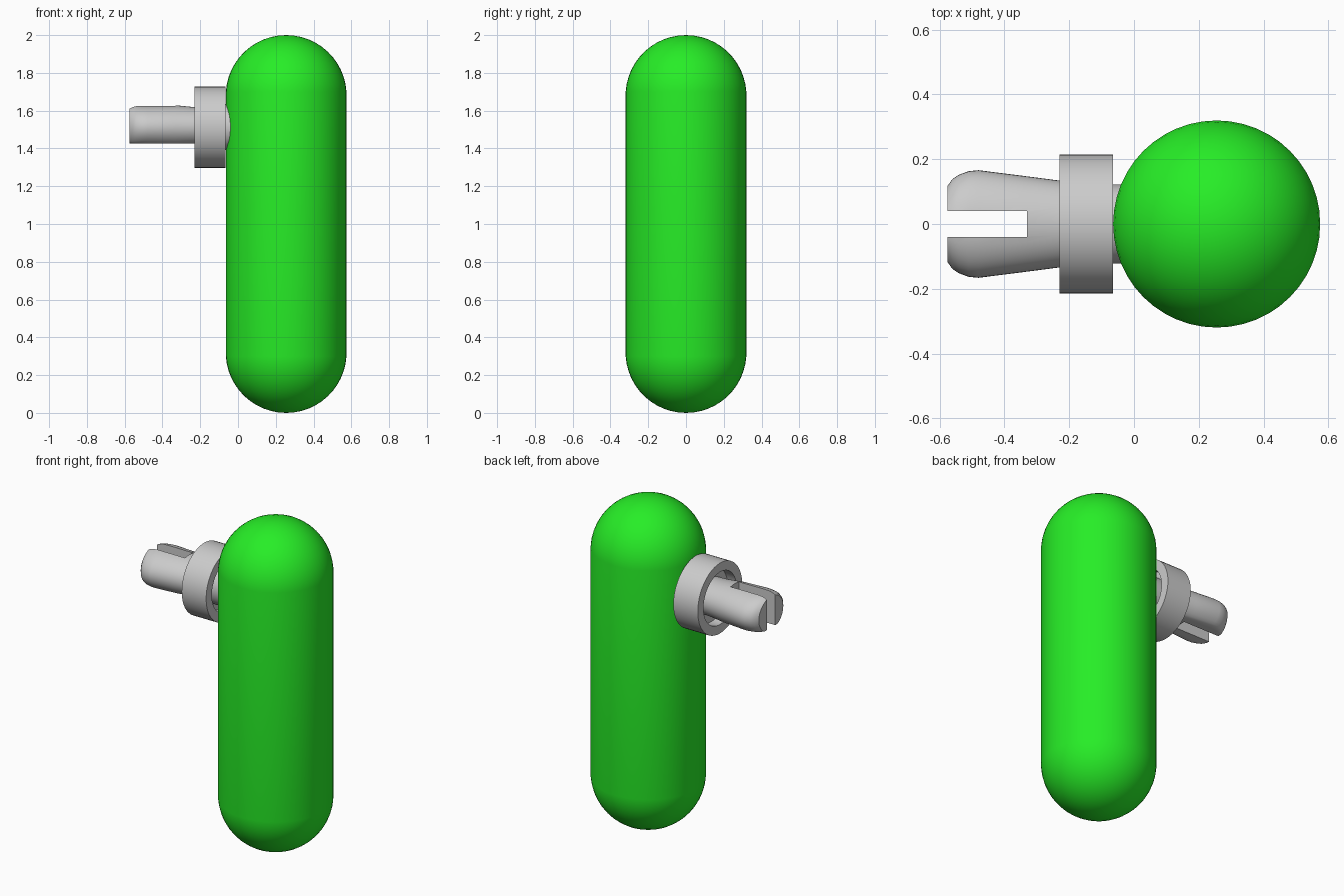
import bpy, bmesh
from math import sin, cos, pi, radians
from mathutils import Matrix

if "Cube" in bpy.data.objects:
    bpy.data.objects.remove(bpy.data.objects["Cube"])

PIN_Z = 1.5125   # height of the pin axis
CAP_X = 0.255    # capsule axis
R = 0.32         # capsule radius


def loft(name, rings, wrap=False):
    """Skin a list of equal-length point rings; cap the ends unless wrapped."""
    bm = bmesh.new()
    rows = [[bm.verts.new(p) for p in ring] for ring in rings]
    n = len(rows[0])
    pairs = list(zip(rows, rows[1:]))
    if wrap:
        pairs.append((rows[-1], rows[0]))
    for a, b in pairs:
        for i in range(n):
            j = (i + 1) % n
            bm.faces.new((a[i], a[j], b[j], b[i]))
    if not wrap:
        bm.faces.new(rows[0])
        bm.faces.new(rows[-1])
    bmesh.ops.recalc_face_normals(bm, faces=bm.faces)
    return finish(name, bm)


def finish(name, bm, angle=35):
    mesh = bpy.data.meshes.new(name)
    bm.to_mesh(mesh)
    bm.free()
    ob = bpy.data.objects.new(name, mesh)
    bpy.context.collection.objects.link(ob)
    bpy.ops.object.select_all(action='DESELECT')
    ob.select_set(True)
    bpy.context.view_layer.objects.active = ob
    bpy.ops.object.shade_smooth_by_angle(angle=radians(angle))
    return ob


def section(x, ry, rz, floor=-1, n=48):
    """Elliptical cross-section across the pin, flattened below floor."""
    return [(x, ry * cos(2 * pi * i / n), PIN_Z + max(rz * sin(2 * pi * i / n), floor))
            for i in range(n)]


# Capsule body: a sphere pulled apart at its equator
bm = bmesh.new()
bmesh.ops.create_uvsphere(bm, u_segments=48, v_segments=25, radius=R,
                          matrix=Matrix.Translation((CAP_X, 0, 1)))
for v in bm.verts:
    v.co.z += (1 - R) * (1 if v.co.z > 1 else -1)
body = finish("capsule_body", bm)
green = bpy.data.materials.new("green")
green.diffuse_color = (0.02, 0.85, 0.02, 1)
green.use_nodes = True
green.node_tree.nodes["Principled BSDF"].inputs["Base Color"].default_value = green.diffuse_color
body.data.materials.append(green)

# Collar with a recess on both sides of a thin web
loft("collar", [section(x, r, r) for x, r in (
    (-0.125, 0.10), (-0.125, 0.16), (-0.065, 0.16), (-0.065, 0.215),
    (-0.23, 0.215), (-0.23, 0.16), (-0.17, 0.16), (-0.17, 0.10))], wrap=True)

# Round stub joining the collar to the capsule
loft("stub", [section(x, 0.122, 0.122) for x in (-0.15, 0.03)])

# Flared snap pin with a flat underside
pin = loft("snap_pin", [section(x, ry, rz, -0.0875) for x, ry, rz in (
    (-0.13, 0.122, 0.105), (-0.23, 0.134, 0.106), (-0.33, 0.147, 0.116),
    (-0.48, 0.166, 0.116), (-0.51, 0.163, 0.116), (-0.54, 0.152, 0.115),
    (-0.56, 0.139, 0.11), (-0.575, 0.118, 0.104))])

# Slot splitting the pin tip into two prongs
bm = bmesh.new()
bmesh.ops.create_cube(bm, size=1, matrix=Matrix.Translation((-0.53, 0, PIN_Z))
                      @ Matrix.Diagonal((0.40, 0.08, 0.6, 1)))
cutter = finish("slot_cutter", bm)
cutter.hide_render = True
cutter.display_type = 'WIRE'
slot = pin.modifiers.new("slot", 'BOOLEAN')
slot.operation = 'DIFFERENCE'
slot.solver = 'EXACT'
slot.object = cutter
# Apply the cut, so the prong edges can be kept sharp
bpy.ops.object.select_all(action='DESELECT')
pin.select_set(True)
bpy.context.view_layer.objects.active = pin
bpy.ops.object.modifier_apply(modifier="slot")
bpy.ops.object.shade_smooth_by_angle(angle=radians(35))
bpy.data.objects.remove(cutter)
